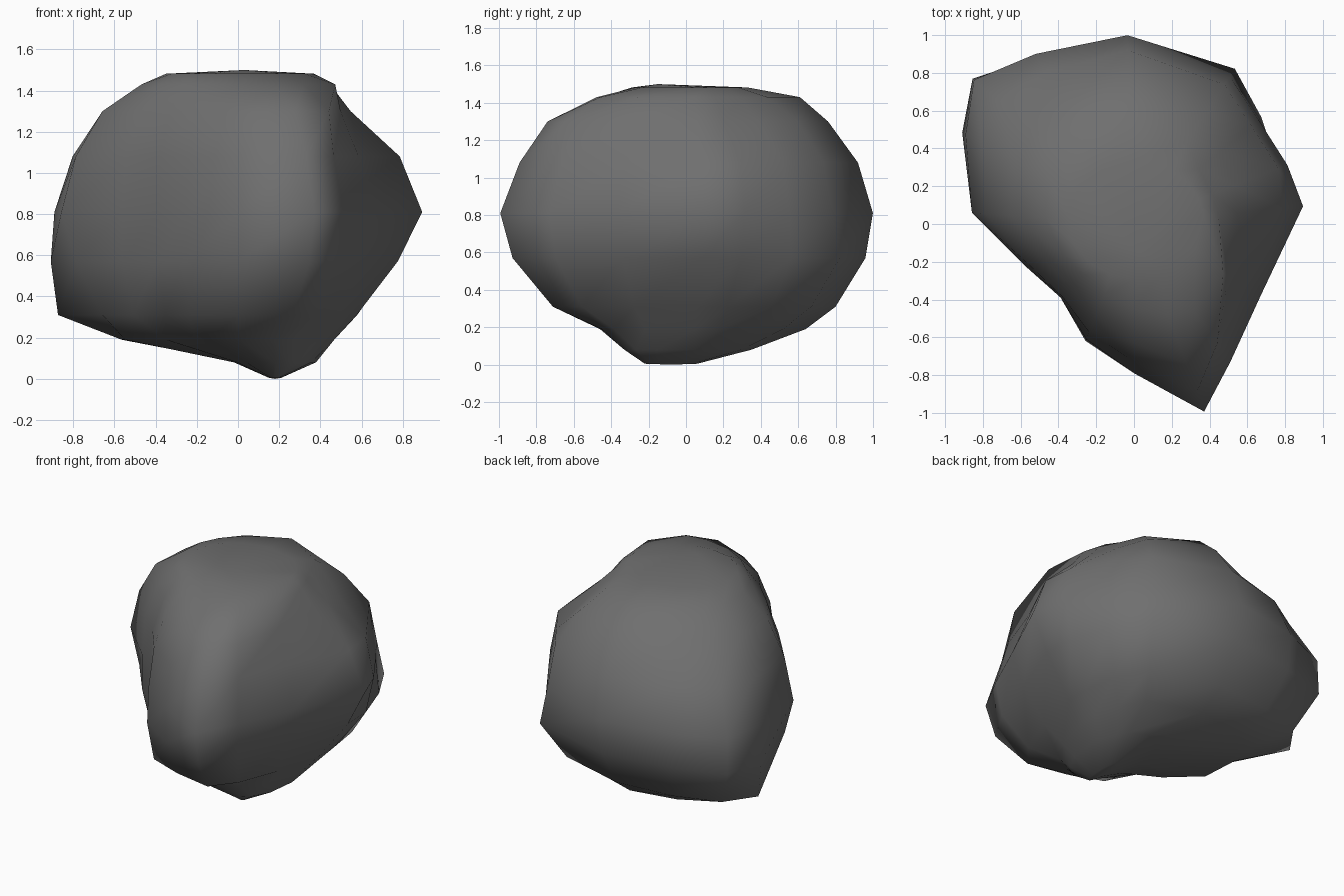
import bpy, bmesh
from math import sin, cos, radians

# Directions of the ribs, nudged so that they run along the visible ridges
ANGLES = [radians(a) for a in (6, 21, 40, 57, 92, 120, 138, 152,
                               176, 202.5, 225, 247.5, 270, 290.5, 305, 331)]
N = len(ANGLES)

# Contours of the boulder: height -> radius along each rib
CONTOURS = {
    0.19: (.47, .50, .55, .62, .64, .67, .70, .64, .55, .38, .29, .35, .46, .48, .47, .45),
    0.31: (.58, .62, .71, .80, .80, .88, .99, .99, .66, .55, .50, .62, .66, .76, .68, .57),
    0.57: (.78, .82, .88, .98, .96, 1.02, 1.15, 1.03, .79, .61, .55, .67, .78, .99, .85, .70),
    0.81: (.90, .87, .86, .93, 1.0, 1.04, 1.14, 1.01, .86, .61, .55, .66, .79, 1.06, .89, .77),
    1.08: (.79, .82, .81, .88, .92, .93, .965, .91, .79, .59, .54, .62, .73, .95, .81, .67),
    1.30: (.55, .57, .60, .71, .76, .71, .70, .72, .66, .51, .47, .53, .63, .79, .77, .57),
    1.43: (.45, .44, .45, .52, .61, .56, .53, .51, .47, .41, .38, .40, .45, .51, .56, .54),
}


def ellipse(cx, cy, rx, ry, z):
    return [(cx + rx * cos(a), cy + ry * sin(a), z) for a in ANGLES]


# Small pointed foot, contours, then flat crown
rings = [ellipse(.18, -.08, .03, .14, .005), ellipse(.18, .01, .20, .34, .08)]
rings += [[(r * cos(a), r * sin(a), z) for r, a in zip(radii, ANGLES)]
          for z, radii in CONTOURS.items()]
rings.append(ellipse(.01, .02, .36, .31, 1.482))

bm = bmesh.new()
loops = [[bm.verts.new(p) for p in ring] for ring in rings]
for lo, hi in zip(loops, loops[1:]):
    for i in range(N):
        j = (i + 1) % N
        bm.faces.new((lo[i], lo[j], hi[j], hi[i]))

# Close the underside and the crown
bottom = bm.verts.new((.18, -.08, 0))
top = bm.verts.new((.03, -.15, 1.5))
for i in range(N):
    j = (i + 1) % N
    bm.faces.new((bottom, loops[0][j], loops[0][i]))
    bm.faces.new((top, loops[-1][i], loops[-1][j]))

bmesh.ops.recalc_face_normals(bm, faces=bm.faces)
for f in bm.faces:
    f.smooth = True

mesh = bpy.data.meshes.new("boulder")
bm.to_mesh(mesh)
bm.free()

# Dark grey stone
stone = bpy.data.materials.new("dark_stone")
stone.diffuse_color = (.16, .16, .16, 1)
mesh.materials.append(stone)
bpy.context.collection.objects.link(bpy.data.objects.new("boulder", mesh))
